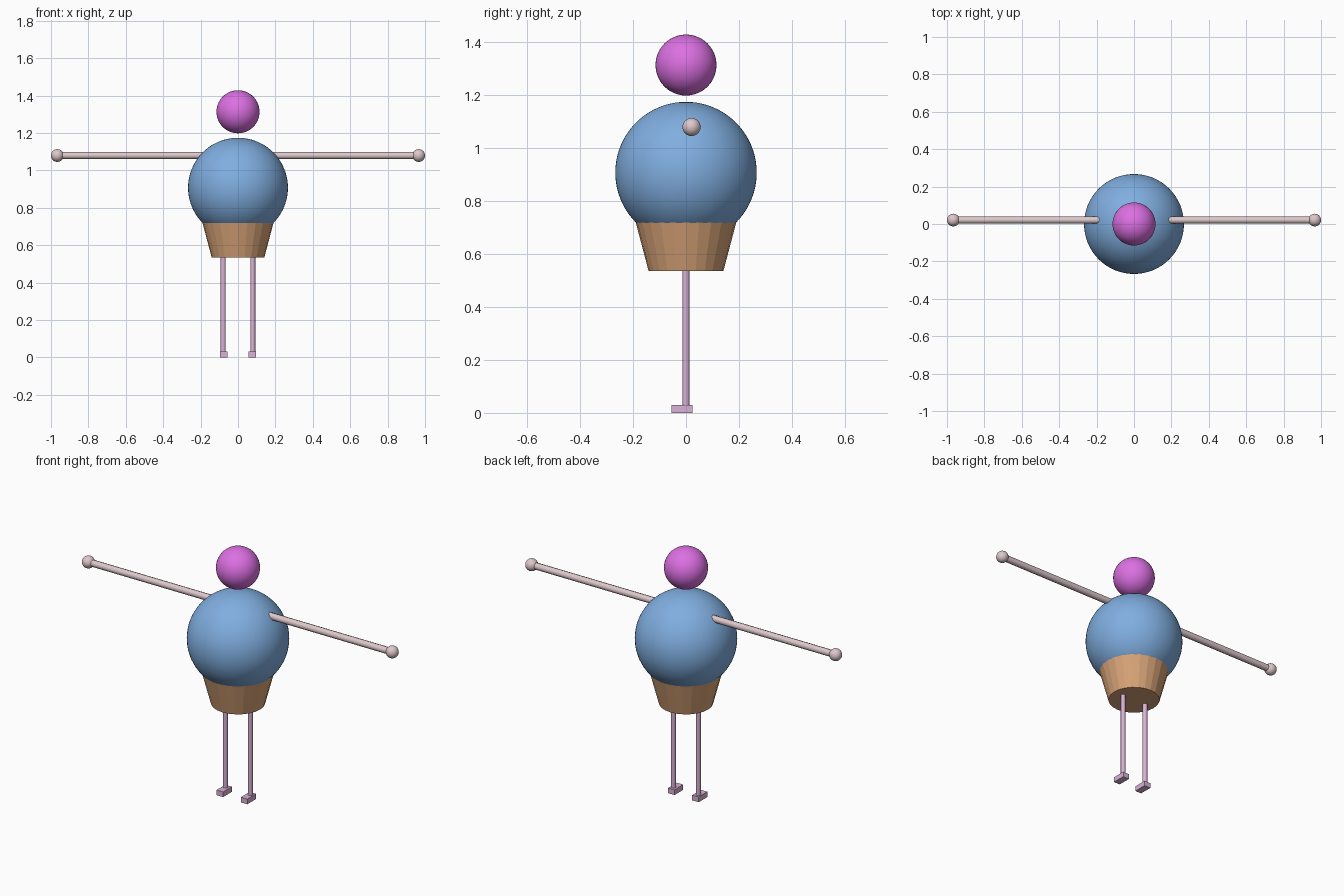
import bpy
import math

if "Cube" in bpy.data.objects:
    bpy.data.objects.remove(bpy.data.objects["Cube"])


def material(name, srgb):
    m = bpy.data.materials.new(name)
    lin = [((c / 255 + 0.055) / 1.055) ** 2.4 for c in srgb]
    m.diffuse_color = (*lin, 1)
    m.use_nodes = True
    m.node_tree.nodes["Principled BSDF"].inputs["Base Color"].default_value = m.diffuse_color
    return m


BLUE = material("soft blue", (128, 174, 224))
ORCHID = material("orchid", (220, 112, 226))
TAN = material("tan", (216, 164, 120))
PALE = material("pale pink", (222, 200, 204))
LILAC = material("lilac", (218, 178, 214))


def finish(name, mat, smooth=None):
    ob = bpy.context.object
    ob.name = name
    ob.data.materials.append(mat)
    if smooth:
        bpy.ops.object.shade_smooth_by_angle(angle=math.radians(smooth))
    return ob


def ball(name, mat, loc, r, seg=48, rings=32):
    bpy.ops.mesh.primitive_uv_sphere_add(segments=seg, ring_count=rings, radius=r, location=loc)
    return finish(name, mat, 40)


def rod(name, mat, loc, r, length, sides, rot=(0, 0, 0)):
    bpy.ops.mesh.primitive_cylinder_add(vertices=sides, radius=r, depth=length,
                                        location=loc, rotation=rot)
    return finish(name, mat, 50)


# Head and round body
ball("head", ORCHID, (0, 0, 1.313), 0.115)
ball("body", BLUE, (0, 0, 0.907), 0.267, 64, 40)

# Faceted tapered shorts, tucked into the body
bpy.ops.mesh.primitive_cone_add(vertices=24, radius1=0.141, radius2=0.19,
                                depth=0.185, location=(0, 0, 0.6275))
finish("shorts", TAN)

for side, s in (("left", 1), ("right", -1)):
    # Outstretched arm with a round hand
    rod(side + "_arm", PALE, (s * 0.5675, 0.021, 1.079), 0.0195, 0.775, 8,
        (0, math.pi / 2, 0))
    ball(side + "_hand", PALE, (s * 0.966, 0.021, 1.079), 0.034, 24, 16)
    # Thin leg and small flat foot pointing forward
    rod(side + "_leg", LILAC, (s * 0.079, 0, 0.285), 0.0135, 0.53, 8)
    bpy.ops.mesh.primitive_cube_add(size=1, location=(s * 0.077, -0.0155, 0.015))
    foot = finish(side + "_foot", LILAC)
    foot.scale = (0.041, 0.079, 0.03)
